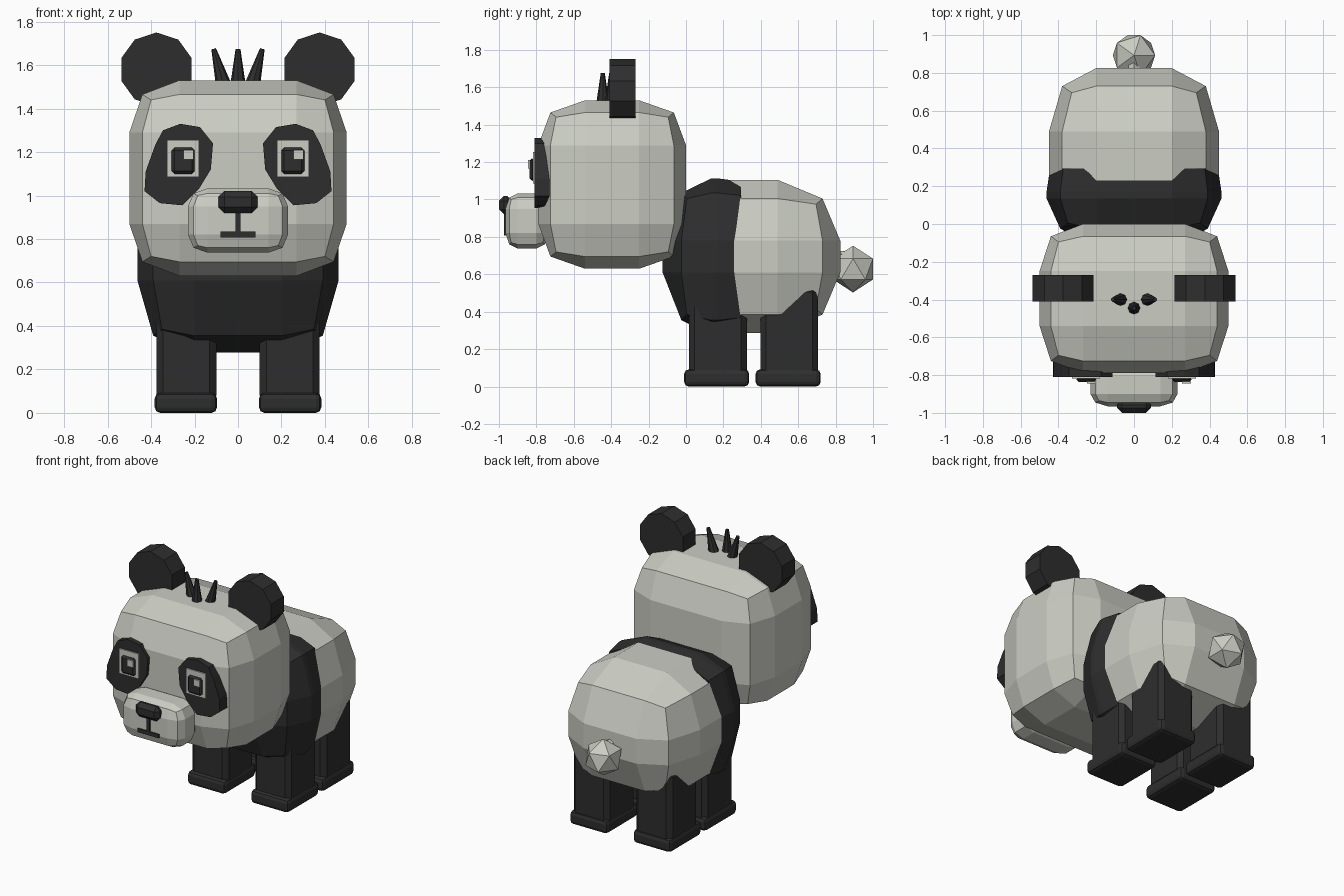
import bpy, bmesh, math
from mathutils import Matrix, Vector

if "Cube" in bpy.data.objects:
    bpy.data.objects.remove(bpy.data.objects["Cube"])


def material(name, rgb):
    m = bpy.data.materials.new(name)
    m.use_nodes = True
    m.diffuse_color = (*rgb, 1)
    bsdf = m.node_tree.nodes["Principled BSDF"]
    bsdf.inputs["Base Color"].default_value = (*rgb, 1)
    bsdf.inputs["Roughness"].default_value = 0.8
    return m


WHITE = material("warm white", (0.60, 0.61, 0.55))
BLACK = material("soft black", (0.027, 0.027, 0.027))


def finish(name, bm, mat):
    bmesh.ops.recalc_face_normals(bm, faces=bm.faces)
    me = bpy.data.meshes.new(name)
    bm.to_mesh(me)
    bm.free()
    me.materials.append(mat)
    ob = bpy.data.objects.new(name, me)
    bpy.context.collection.objects.link(ob)
    return ob


def pillow(name, centre, xs, ys, zs, mat, open_back=False):
    """Three-by-three cube; each axis gives (inner, face, edge, corner) half sizes."""
    bm = bmesh.new()
    bmesh.ops.create_cube(bm, size=2)
    bmesh.ops.subdivide_edges(bm, edges=bm.edges[:], cuts=2, use_grid_fill=True)
    for v in bm.verts:
        c = v.co.copy()
        outer = sum(abs(k) > 0.9 for k in c)
        back = open_back and c.y > 0.9
        for a, sizes in enumerate((xs, ys, zs)):
            level = outer if abs(c[a]) > 0.9 else 0
            if back:
                level = 1 if a == 1 else max(level - 1, 0)
            size = sizes[level] * (0.96 if back and a != 1 and level else 1)
            v.co[a] = centre[a] + math.copysign(size, c[a])
        if open_back and -0.9 < c.y < 0:
            v.co.y = centre[1] + sizes_front
    return finish(name, bm, mat)


def box(name, lo, hi, bevel, mat, segments=1):
    lo, hi = Vector(lo), Vector(hi)
    bm = bmesh.new()
    bmesh.ops.create_cube(bm, size=1)
    for v in bm.verts:
        v.co = (lo + hi) / 2 + v.co * (hi - lo)
    if bevel:
        bmesh.ops.bevel(bm, geom=bm.edges[:], offset=bevel, segments=segments,
                        profile=0.5, affect='EDGES')
    return finish(name, bm, mat)


def cone(name, base, tip, r1, r2, sides, mat, turn=0):
    base, tip = Vector(base), Vector(tip)
    axis = tip - base
    rot = axis.to_track_quat('Z', 'Y').to_matrix().to_4x4()
    bm = bmesh.new()
    bmesh.ops.create_cone(bm, cap_ends=True, segments=sides, radius1=r1, radius2=r2,
                          depth=axis.length,
                          matrix=Matrix.Translation((base + tip) / 2) @ rot
                          @ Matrix.Rotation(turn, 4, 'Z'))
    return finish(name, bm, mat)


def plate(name, outline, front, back, mat):
    bm = bmesh.new()
    face = bm.faces.new([bm.verts.new((x, front, z)) for x, z in outline])
    new = bmesh.ops.extrude_face_region(bm, geom=[face])["geom"]
    for v in new:
        if isinstance(v, bmesh.types.BMVert):
            v.co.y = back
    bm.faces.ensure_lookup_table()
    return finish(name, bm, mat)


# Body, chest band and head
sizes_front = 0.05
pillow("body", (0, 0.355, 0.695), (0.2, 0.45, 0.38, 0.33), (0.135, 0.47, 0.375, 0.34),
       (0.085, 0.41, 0.31, 0.28), WHITE)
pillow("chest_band", (0, 0.085, 0.695), (0.2, 0.463, 0.39, 0.35), (0.085, 0.21, 0.11, 0.08),
       (0.085, 0.418, 0.34, 0.31), BLACK, open_back=True)
pillow("head", (0, -0.395, 1.08), (0.27, 0.5, 0.44, 0.4), (0.145, 0.395, 0.33, 0.3),
       (0.21, 0.45, 0.385, 0.36), WHITE)

# Muzzle, nose and mouth
pillow("muzzle", (0, -0.85, 0.885), (0.14, 0.23, 0.205, 0.185), (0.05, 0.115, 0.095, 0.085),
       (0.065, 0.148, 0.125, 0.115), WHITE)
box("nose", (-0.09, -1, 0.92), (0.09, -0.93, 1.02), 0.027, BLACK)
box("mouth_stem", (-0.012, -0.973, 0.83), (0.012, -0.94, 0.93), 0, BLACK)
box("mouth_bar", (-0.08, -0.973, 0.808), (0.08, -0.94, 0.834), 0, BLACK)

# Tail with its stub
bm = bmesh.new()
bmesh.ops.create_icosphere(bm, subdivisions=1, radius=0.125,
                           matrix=Matrix.Translation((0, 0.893, 0.628)))
finish("tail", bm, WHITE)
cone("tail_stub", (0, 0.78, 0.69), (0, 0.87, 0.69), 0.035, 0.035, 6, WHITE)

# Paired parts
patch = [(0.265, 1.33), (0.175, 1.315), (0.115, 1.24), (0.125, 1.12), (0.18, 1.03),
         (0.255, 0.955), (0.36, 0.965), (0.43, 1.02), (0.425, 1.11), (0.38, 1.235),
         (0.345, 1.3)]
for side, s in (("left", 1), ("right", -1)):
    def span(a, b):
        return sorted((s * a, s * b))

    cone(side + "_ear", (s * 0.375, -0.27, 1.58), (s * 0.375, -0.41, 1.58),
         0.17, 0.17, 10, BLACK)
    plate(side + "_eye_patch", [(s * x, z) for x, z in patch], -0.81, -0.73, BLACK)
    a, b = span(0.18, 0.327)
    box(side + "_eye_white", (a, -0.818, 1.085), (b, -0.809, 1.255), 0, WHITE)
    a, b = span(0.2, 0.305)
    box(side + "_pupil", (a, -0.836, 1.1), (b, -0.81, 1.22), 0.012, BLACK)
    # The glint sits on the same side of both pupils
    box(side + "_glint", (b - 0.05, -0.844, 1.165), (b - 0.004, -0.835, 1.21), 0, WHITE)

    for end, y, top in (("front", 0.165, 0.6), ("hind", 0.547, 0.535)):
        a, b = span(0.1, 0.375)
        box(f"{side}_{end}_leg", (a, y - 0.15, 0.05), (b, y + 0.16, top), 0.03, BLACK)
        a, b = span(0.097, 0.383)
        box(f"{side}_{end}_foot", (a, y - 0.175, 0), (b, y + 0.173, 0.092), 0.025, BLACK, 2)

# Tuft of hair
for name, x, y in (("left", 0.08, -0.4), ("middle", 0, -0.445), ("right", -0.08, -0.4)):
    cone(name + "_hair_spike", (x * 0.8, y, 1.5), (x * 1.4, y, 1.675), 0.037, 0.011, 8, BLACK)
